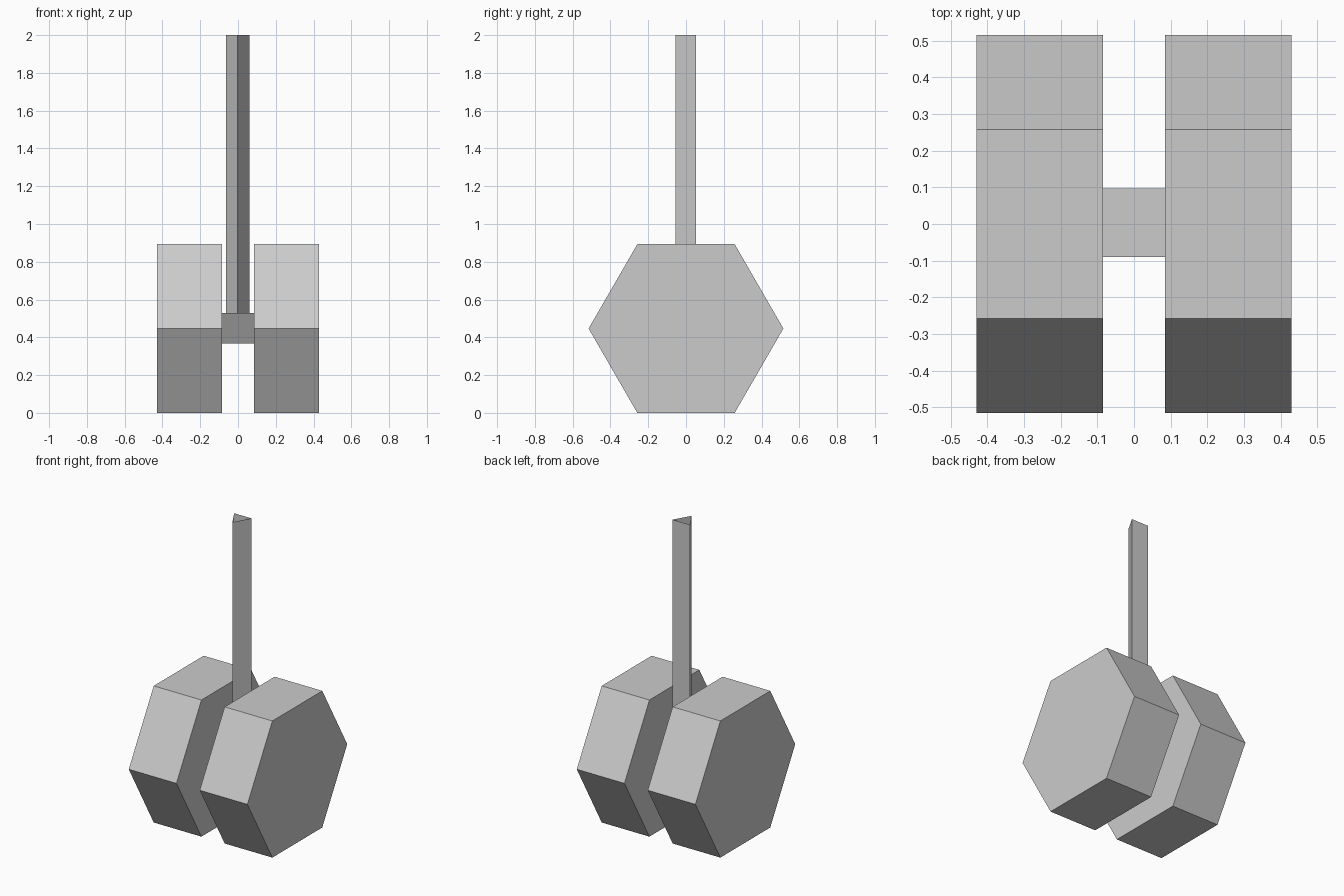
import bpy, bmesh
from math import sin, cos, pi
from mathutils import Matrix, Vector

if "Cube" in bpy.data.objects:
    bpy.data.objects.remove(bpy.data.objects["Cube"])


def prism(name, sides, radius, start_angle, length, origin, along_x=False, capped=True):
    """Regular prism extruded from origin along z, or along x."""
    bm = bmesh.new()
    rings = [[bm.verts.new((radius * cos(start_angle + 2 * pi * i / sides),
                            radius * sin(start_angle + 2 * pi * i / sides), h))
              for i in range(sides)] for h in (0, length)]
    low, high = rings
    for i in range(sides):
        j = (i + 1) % sides
        bm.faces.new((low[i], low[j], high[j], high[i]))
    if capped:
        bm.faces.new(low[::-1])
        bm.faces.new(high)
    # Cyclic axis swap: profile x,y -> y,z and height -> x
    turn = Matrix(((0, 0, 1), (1, 0, 0), (0, 1, 0))) if along_x else Matrix.Identity(3)
    for v in bm.verts:
        v.co = turn @ v.co + Vector(origin)
    mesh = bpy.data.meshes.new(name)
    bm.to_mesh(mesh)
    bm.free()
    obj = bpy.data.objects.new(name, mesh)
    bpy.context.collection.objects.link(obj)
    return obj


INNER, OUTER, RADIUS = 0.084, 0.429, 0.5156

# Two six-sided end blocks resting on a flat side
for name, x in (("left_block", -OUTER), ("right_block", INNER)):
    prism(name, 6, RADIUS, 0, OUTER - INNER, (x, 0, RADIUS * cos(pi / 6)), along_x=True)

# Three-sided axle, flat side up, open ends against the blocks
prism("axle", 3, 0.108, -pi / 2, 2 * INNER, (-INNER, 0.003, 0.476), along_x=True, capped=False)

# Three-sided upright handle, edge to the front, open at the ends
prism("handle", 3, 0.072, -pi / 2, 1.47, (-0.002, 0.017, 0.53), capped=False)
